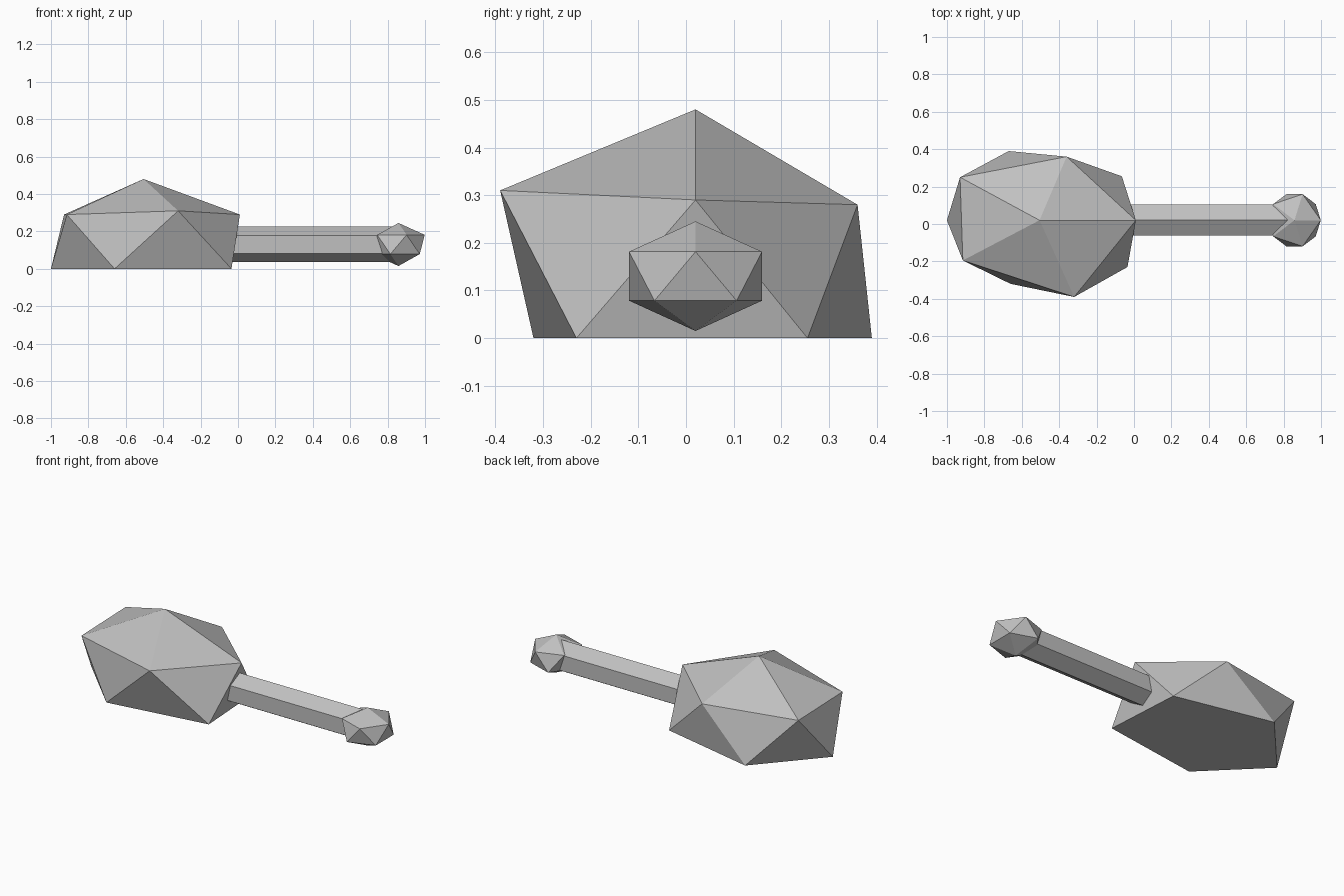
import bpy, bmesh, math

cube = bpy.data.objects.get("Cube")
if cube:
    bpy.data.objects.remove(cube, do_unlink=True)

# Single stone grey material
GREY = (0.53, 0.53, 0.53, 1.0)
grey = bpy.data.materials.new("stone_grey")
grey.use_nodes = True
grey.diffuse_color = GREY
bsdf = next(n for n in grey.node_tree.nodes if n.type == 'BSDF_PRINCIPLED')
bsdf.inputs["Base Color"].default_value = GREY


def finish(name, bm):
    """Turn a bmesh into a flat-shaded grey object."""
    bmesh.ops.recalc_face_normals(bm, faces=bm.faces[:])
    mesh = bpy.data.meshes.new(name)
    bm.to_mesh(mesh)
    bm.free()
    mesh.materials.append(grey)
    obj = bpy.data.objects.new(name, mesh)
    bpy.context.collection.objects.link(obj)
    return obj


# Club head: faceted dome from two staggered rings of five, peak and flat base
upper = [(0.01, 0.02, 0.29), (-0.36, 0.36, 0.28), (-0.93, 0.25, 0.29),
         (-0.915, -0.195, 0.29), (-0.32, -0.39, 0.31)]
lower = [(-0.065, 0.255, 0), (-0.67, 0.39, 0), (-1, 0.02, 0),
         (-0.66, -0.32, 0), (-0.035, -0.23, 0)]
bm = bmesh.new()
top = [bm.verts.new(p) for p in upper]
base = [bm.verts.new(p) for p in lower]
peak = bm.verts.new((-0.505, 0.02, 0.48))
for i in range(len(top)):
    j = (i + 1) % len(top)
    bm.faces.new((top[i], top[j], peak))
    bm.faces.new((top[i], base[i], top[j]))
    bm.faces.new((base[i], base[j], top[j]))
bm.faces.new(base)
finish("club_head", bm)

# Handle: six-sided rod with an edge on top, buried in head and knob
start, end = -0.08, 0.86
bm = bmesh.new()
rings = [[bm.verts.new((x, 0.022 + 0.095 * math.sin(math.tau * k / 6),
                        0.13 + 0.095 * math.cos(math.tau * k / 6)))
          for k in range(6)] for x in (start, end)]
for k in range(6):
    n = (k + 1) % 6
    bm.faces.new((rings[0][k], rings[0][n], rings[1][n], rings[1][k]))
for ring in rings:
    bm.faces.new(ring)
finish("handle", bm)

# Knob: squashed icosahedron at the end of the handle
bm = bmesh.new()
bmesh.ops.create_icosphere(bm, subdivisions=1, radius=1)
bmesh.ops.scale(bm, vec=(0.157, 0.164, 0.115), verts=bm.verts[:])
bmesh.ops.translate(bm, vec=(0.858, 0.02, 0.13), verts=bm.verts[:])
finish("end_knob", bm)
